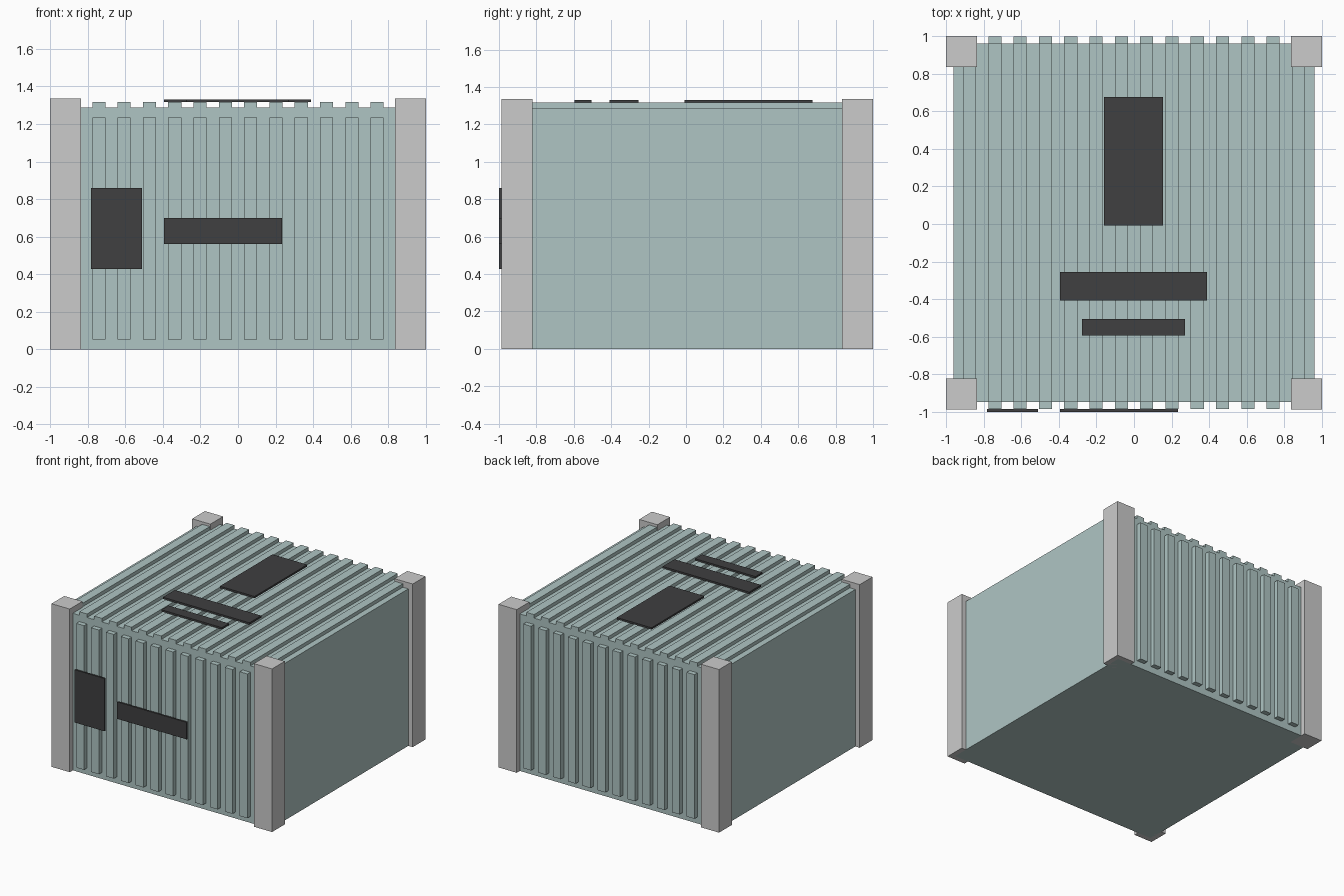
import bpy, bmesh
from mathutils import Matrix, Vector

if "Cube" in bpy.data.objects:
    bpy.data.objects.remove(bpy.data.objects["Cube"])


def material(name, rgb):
    m = bpy.data.materials.new(name)
    m.diffuse_color = (*rgb, 1)
    m.use_nodes = True
    m.node_tree.nodes["Principled BSDF"].inputs["Base Color"].default_value = m.diffuse_color
    return m


TEAL = material("teal_paint", (0.43, 0.56, 0.55))
DARK = material("dark_plate", (0.05, 0.05, 0.052))


def boxes(name, spans, mat=None):
    """One object made of boxes, each span being (x0, x1, y0, y1, z0, z1)."""
    bm = bmesh.new()
    for x0, x1, y0, y1, z0, z1 in spans:
        centre = Vector(((x0 + x1) / 2, (y0 + y1) / 2, (z0 + z1) / 2))
        size = Matrix.Diagonal((x1 - x0, y1 - y0, z1 - z0, 1))
        bmesh.ops.create_cube(bm, size=1, matrix=Matrix.Translation(centre) @ size)
    mesh = bpy.data.meshes.new(name)
    bm.to_mesh(mesh)
    bm.free()
    if mat:
        mesh.materials.append(mat)
    obj = bpy.data.objects.new(name, mesh)
    bpy.context.collection.objects.link(obj)
    return obj


FRONT, BACK = -0.987, 1.0        # outer faces of the posts
WALL_F, WALL_B = -0.947, 0.96    # body walls behind the ribs
TOP, POST_H = 1.287, 1.337
POST, RIB, PITCH, COUNT = 0.165, 0.07, 0.1347, 14

# Container body
boxes("container_body", [(-0.96, 0.96, WALL_F, WALL_B, 0, TOP)], TEAL)

# Corner posts
for side, x in (("left", -1), ("right", 1 - POST)):
    for end, y in (("front", FRONT), ("back", BACK - POST)):
        boxes(f"{end}_{side}_post", [(x, x + POST, y, y + POST, 0, POST_H)])

# Corrugation ribs; the outermost wall ribs run inside the posts
centres = [(i - (COUNT - 1) / 2) * PITCH for i in range(COUNT)]
ribs = [(c - RIB / 2, c + RIB / 2) for c in centres]
boxes("roof_ribs", [(*r, WALL_F, WALL_B, TOP, 1.316) for r in ribs], TEAL)
boxes("front_ribs", [(*r, FRONT + 0.001, WALL_F, 0.053, 1.235) for r in ribs], TEAL)
boxes("back_ribs", [(*r, WALL_B, BACK - 0.001, 0.053, 1.235) for r in ribs], TEAL)

# Dark plates on the roof
for name, x0, x1, y0, y1 in (
    ("roof_large_plate", -0.16, 0.155, -0.007, 0.675),
    ("roof_long_plate", -0.395, 0.39, -0.408, -0.255),
    ("roof_short_plate", -0.277, 0.272, -0.595, -0.505),
):
    boxes(name, [(x0, x1, y0, y1, 1.316, 1.331)], DARK)

# Dark plates on the front
for name, x0, x1, z0, z1 in (
    ("front_tall_plate", -0.782, -0.51, 0.427, 0.859),
    ("front_wide_plate", -0.395, 0.234, 0.56, 0.699),
):
    boxes(name, [(x0, x1, -1.0, FRONT + 0.001, z0, z1)], DARK)
